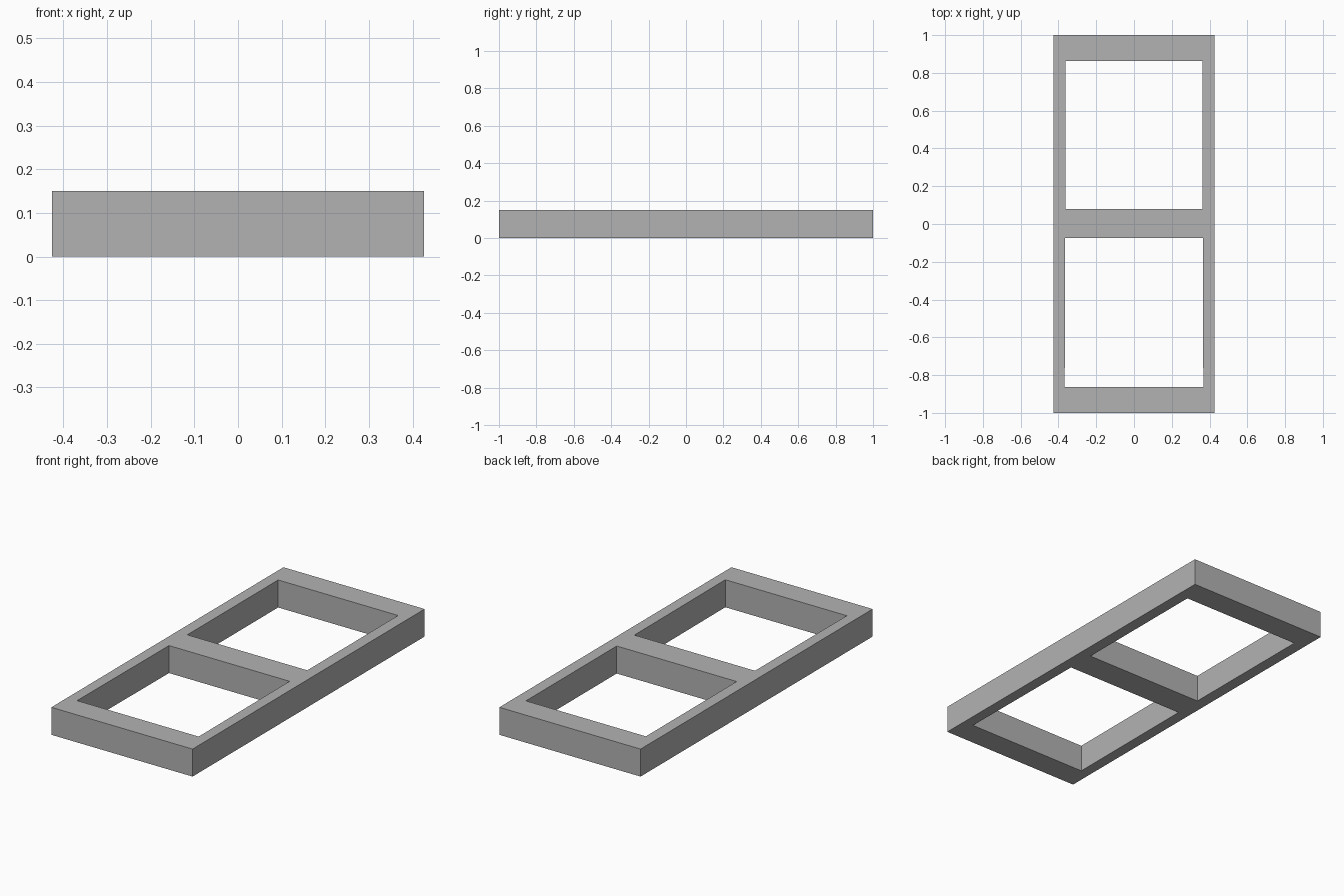
import bpy
import bmesh

cube = bpy.data.objects.get("Cube")
if cube:
    bpy.data.objects.remove(cube, do_unlink=True)

GREY = (0.45, 0.45, 0.45, 1.0)
HEIGHT = 0.15
HALF_WIDTH = 0.426

mat = bpy.data.materials.new("plain grey")
mat.use_nodes = True
mat.diffuse_color = GREY
mat.node_tree.nodes["Principled BSDF"].inputs["Base Color"].default_value = GREY

# Plan of the frame: each row is a y position and the inner half width there,
# so the side rails taper very slightly towards the front
rows = [(-1, 0.367), (-0.863, 0.367), (-0.075, 0.364),
        (0.08, 0.362), (0.863, 0.362), (1, 0.362)]
openings = {(1, 1), (3, 1)}

bm = bmesh.new()
grid = [[bm.verts.new((x, y, 0)) for x in (-HALF_WIDTH, -w, w, HALF_WIDTH)]
        for y, w in rows]
for r in range(len(rows) - 1):
    for c in range(3):
        if (r, c) not in openings:
            bm.faces.new((grid[r][c], grid[r][c + 1],
                          grid[r + 1][c + 1], grid[r + 1][c]))

# Raise the plan into solid rails and crossbars
raised = bmesh.ops.extrude_face_region(bm, geom=bm.faces[:])["geom"]
top = [g for g in raised if isinstance(g, bmesh.types.BMVert)]
bmesh.ops.translate(bm, verts=top, vec=(0, 0, HEIGHT))
bmesh.ops.recalc_face_normals(bm, faces=bm.faces[:])

# Merge the flat faces so the joints show no seams
bmesh.ops.dissolve_limit(bm, angle_limit=0.001, verts=bm.verts[:], edges=bm.edges[:])

mesh = bpy.data.meshes.new("frame_with_crossbar")
bm.to_mesh(mesh)
bm.free()
mesh.materials.append(mat)
frame = bpy.data.objects.new("frame_with_crossbar", mesh)
bpy.context.collection.objects.link(frame)
